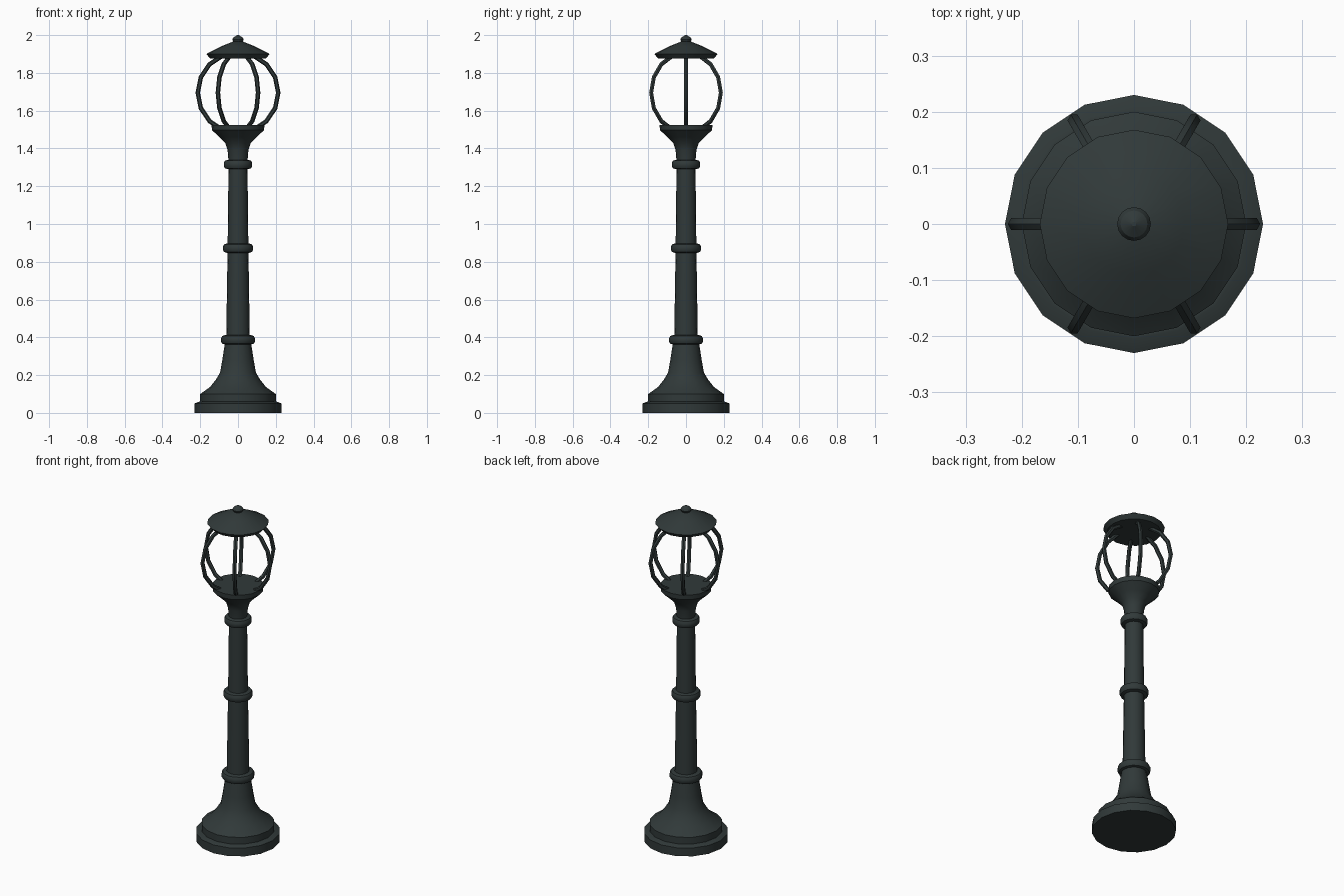
import bpy, bmesh, math
from mathutils import Vector

cube = bpy.data.objects.get("Cube")
if cube:
    bpy.data.objects.remove(cube)

SIDES = 16
iron = bpy.data.materials.new("dark_green_iron")
iron.use_nodes = True
COLOUR = (0.03, 0.041, 0.041, 1)
iron.diffuse_color = COLOUR
iron.node_tree.nodes["Principled BSDF"].inputs["Base Color"].default_value = COLOUR


def finish(name, bm):
    """Turn a bmesh into a smooth-by-angle object."""
    bmesh.ops.recalc_face_normals(bm, faces=bm.faces)
    mesh = bpy.data.meshes.new(name)
    bm.to_mesh(mesh)
    bm.free()
    mesh.materials.append(iron)
    obj = bpy.data.objects.new(name, mesh)
    bpy.context.collection.objects.link(obj)
    bpy.ops.object.select_all(action='DESELECT')
    obj.select_set(True)
    bpy.context.view_layer.objects.active = obj
    bpy.ops.object.shade_smooth_by_angle(angle=math.radians(30))
    return obj


def lathe(name, profile):
    """Turn (radius, height) points around z and close both ends."""
    bm = bmesh.new()
    rings = []
    for r, z in profile:
        rings.append([bm.verts.new((r * math.cos(a), r * math.sin(a), z))
                      for a in (math.tau * i / SIDES for i in range(SIDES))])
    for low, high in zip(rings, rings[1:]):
        for i in range(SIDES):
            j = (i + 1) % SIDES
            bm.faces.new((low[i], low[j], high[j], high[i]))
    bm.faces.new(rings[0])
    bm.faces.new(rings[-1])
    return finish(name, bm)


def cage_bar(name, angle, centre=1.695, radius=0.213, thick=0.012, steps=6):
    """Sweep a six-sided section along an upright arc."""
    bm = bmesh.new()
    rings = []
    for s in range(steps + 1):
        t = math.radians(-67.5 + 135 * s / steps)
        ring = []
        for k in range(6):
            a = math.tau * k / 6
            r = radius + thick * math.cos(a)
            x, y = r * math.cos(t), thick * math.sin(a)
            ring.append(bm.verts.new((x * math.cos(angle) - y * math.sin(angle),
                                      x * math.sin(angle) + y * math.cos(angle),
                                      centre + r * math.sin(t))))
        rings.append(ring)
    for low, high in zip(rings, rings[1:]):
        for i in range(6):
            j = (i + 1) % 6
            bm.faces.new((low[i], low[j], high[j], high[i]))
    bm.faces.new(rings[0])
    bm.faces.new(rings[-1])
    return finish(name, bm)


# Stepped foot and flared base
lathe("foot", [(0.23, 0), (0.23, 0.05), (0.205, 0.06), (0.2, 0.06), (0.2, 0.1)])
lathe("flared_base", [(0.2, 0.1), (0.148, 0.137), (0.118, 0.175),
                      (0.095, 0.213), (0.083, 0.28), (0.07, 0.365)])

# Tapered column
lathe("column", [(0.063, 0.36), (0.055, 0.87), (0.05, 1.32)])

# Collars around the column
for name, z, r in (("lower_collar", 0.387, 0.09),
                   ("middle_collar", 0.872, 0.08),
                   ("upper_collar", 1.315, 0.075)):
    lathe(name, [(r - 0.022, z - 0.025), (r - 0.006, z - 0.02), (r, z - 0.008),
                 (r, z + 0.008), (r - 0.006, z + 0.02), (r - 0.022, z + 0.025)])

# Cup that holds the cage
lathe("lantern_cup", [(0.05, 1.33), (0.055, 1.39), (0.067, 1.428),
                      (0.098, 1.46), (0.138, 1.497), (0.14, 1.525)])

# Six curved cage bars
for i in range(6):
    cage_bar(f"cage_bar_{i + 1}", math.tau * i / 6)

# Roof and finial
lathe("roof", [(0.148, 1.877), (0.168, 1.9), (0.09, 1.94), (0.02, 1.968)])
lathe("finial", [(0.016, 1.955), (0.026, 1.967), (0.03, 1.977),
                 (0.024, 1.988), (0.004, 2.0)])
